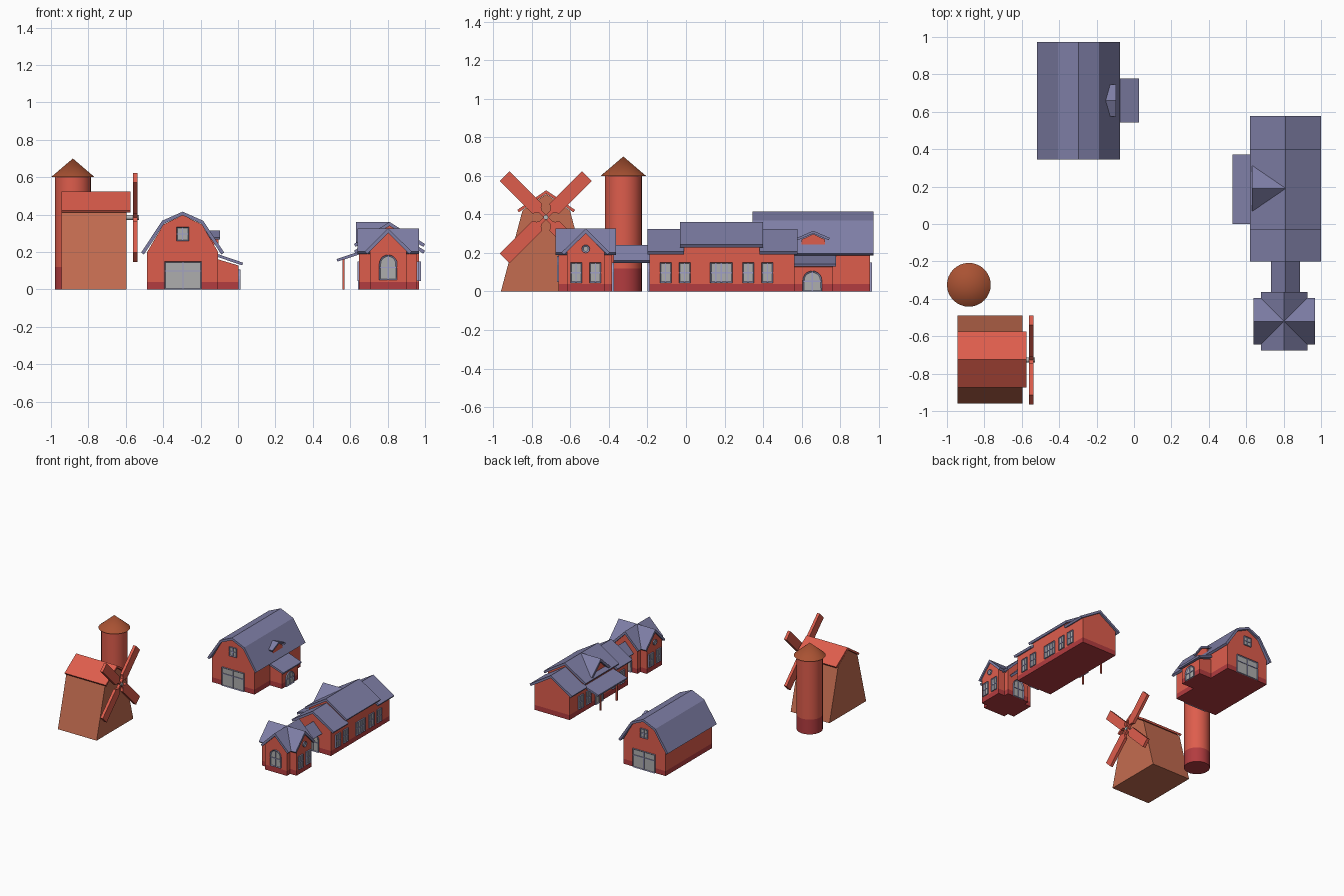
import bpy, bmesh, math
from mathutils import Vector, Matrix

if "Cube" in bpy.data.objects:
    bpy.data.objects.remove(bpy.data.objects["Cube"])


def mat(name, *rgb):
    m = bpy.data.materials.new(name)
    m.diffuse_color = (*rgb, 1)
    m.use_nodes = True
    m.node_tree.nodes["Principled BSDF"].inputs["Base Color"].default_value = m.diffuse_color
    return m


RED = mat("red_wall", .73, .11, .073)
BASE = mat("dark_base", .45, .045, .05)
ROOF = mat("slate_roof", .21, .21, .38)
TRIM = mat("trim", .35, .35, .57)
GLASS = mat("pane", .42, .42, .42)
CLAY = mat("clay", .55, .15, .08)
RUST = mat("rust_roof", .40, .085, .033)
STEEL = mat("steel", .5, .5, .5)


def finish(bm, name, *mats, smooth=False):
    me = bpy.data.meshes.new(name)
    bm.to_mesh(me)
    bm.free()
    ob = bpy.data.objects.new(name, me)
    bpy.context.collection.objects.link(ob)
    for m in mats:
        me.materials.append(m)
    if smooth:
        bpy.context.view_layer.objects.active = ob
        ob.select_set(True)
        bpy.ops.object.shade_smooth_by_angle(angle=math.radians(35))
        ob.select_set(False)
    return ob


def extrude(bm, pts, axis, a, b):
    """Prism of a 2D outline along x (points y,z) or y (points x,z)."""
    def place(p, t):
        return (t, p[0], p[1]) if axis == 'x' else (p[0], t, p[1])
    lo = [bm.verts.new(place(p, a)) for p in pts]
    hi = [bm.verts.new(place(p, b)) for p in pts]
    n = len(pts)
    bm.faces.new(lo[::-1])
    front = bm.faces.new(hi)
    for i in range(n):
        bm.faces.new((lo[i], lo[(i + 1) % n], hi[(i + 1) % n], hi[i]))
    bmesh.ops.recalc_face_normals(bm, faces=bm.faces)
    return front


def band(bm, z):
    """Cut at height z and give everything below the second material."""
    bmesh.ops.bisect_plane(bm, geom=bm.verts[:] + bm.edges[:] + bm.faces[:],
                           plane_co=(0, 0, z), plane_no=(0, 0, 1))
    for f in bm.faces:
        f.material_index = int(f.calc_center_median().z < z - 1e-4)


def prism(name, pts, axis, a, b, m=RED, base=0):
    bm = bmesh.new()
    extrude(bm, pts, axis, a, b)
    if base:
        band(bm, base)
    return finish(bm, name, m, BASE)


def gable(c, half, eave, peak):
    return [(c - half, 0), (c + half, 0), (c + half, eave), (c, peak), (c - half, eave)]


def roof(name, line, axis, a, b, m=ROOF, t=.018):
    """Slab of even thickness under an open roof line."""
    p = [Vector(q) for q in line]
    nor = []
    for u, v in zip(p, p[1:]):
        d = (v - u).normalized()
        nor.append(Vector((d.y, -d.x)))
    under = []
    for i, q in enumerate(p):
        n1, n2 = nor[max(i - 1, 0)], nor[min(i, len(nor) - 1)]
        under.append(q + (n1 + n2) * t / (1 + n1.dot(n2)))
    return prism(name, [tuple(q) for q in p + under[::-1]], axis, a, b, m)


def window(name, side, pos, c, w, z0, z1, kind='rect', bars=1, rail=.5):
    """Framed pane on a wall; side is '+x', '-x', '+y' or '-y'."""
    h = w / 2
    if kind == 'rect':
        pts = [(c - h, z0), (c + h, z0), (c + h, z1), (c - h, z1)]
    elif kind == 'arch':
        pts = [(c - h, z0), (c + h, z0)] + [
            (c + h * math.cos(math.pi * i / 10), z1 - h + h * math.sin(math.pi * i / 10)) for i in range(11)]
    else:
        pts = [(c + h * math.cos(math.pi * i / 8), z0 + h + h * math.sin(math.pi * i / 8)) for i in range(16)]
    s = 1 if side[0] == '+' else -1
    ax = side[1]
    bm = bmesh.new()
    front = extrude(bm, pts, ax, pos, pos + s * .01)
    bmesh.ops.inset_individual(bm, faces=[front], thickness=.008, depth=-.006)
    front.material_index = 1
    d = pos + s * .009
    bw = .003
    if kind != 'round':
        for i in range(bars):
            u = c - h + w * (i + 1) / (bars + 1)
            extrude(bm, [(u - bw, z0), (u + bw, z0), (u + bw, z1 - .002), (u - bw, z1 - .002)], ax, pos, d)
        zr = z0 + (z1 - z0) * rail
        extrude(bm, [(c - h, zr - bw), (c + h, zr - bw), (c + h, zr + bw), (c - h, zr + bw)], ax, pos, d)
    finish(bm, name, TRIM, GLASS)


def cone(name, x, y, z, r1, r2, h, m, base=0, n=32):
    bm = bmesh.new()
    bmesh.ops.create_cone(bm, cap_ends=True, segments=n, radius1=r1, radius2=r2, depth=h,
                          matrix=Matrix.Translation((x, y, z + h / 2)))
    if base:
        band(bm, base)
    finish(bm, name, m, BASE, smooth=True)


# silo
cone("silo_tower", -.883, -.325, 0, .096, .096, .61, RED, .12)
cone("silo_cap", -.883, -.325, .60, .117, 0, .10, RUST)

# windmill
WY, WZ = -.727, .385
prism("windmill_body", [(-.96, 0), (-.49, 0), (-.602, .42), (-.725, .505), (-.848, .42)], 'x', -.945, -.597, CLAY)
roof("windmill_roof", [(-.875, .423), (-.725, .525), (-.575, .423)], 'x', -.945, -.575, RED, .015)
bm = bmesh.new()
bmesh.ops.create_cone(bm, cap_ends=True, segments=16, radius1=.013, radius2=.013, depth=.075,
                      matrix=Matrix.Translation((-.567, WY, WZ)) @ Matrix.Rotation(math.pi / 2, 4, 'Y'))
finish(bm, "windmill_hub", STEEL, smooth=True)
blade = [(0, -.009), (.04, -.009), (.052, -.018), (.062, -.036), (.302, -.036),
         (.302, .036), (.062, .036), (.052, .018), (.04, .009), (0, .009)]
for k in range(4):
    a = math.pi / 4 + k * math.pi / 2
    ca, sa = math.cos(a), math.sin(a)
    prism(f"windmill_blade_{k}", [(WY + u * ca - v * sa, WZ + u * sa + v * ca) for u, v in blade],
          'x', -.561, -.538)

# barn
BX = -.296
prism("barn_walls", [(BX - .19, 0), (BX + .19, 0), (BX + .19, .2), (BX + .102, .348),
                     (BX, .397), (BX - .102, .348), (BX - .19, .2)], 'y', .362, .955, RED, .04)
roof("barn_roof", [(BX - .222, .197), (BX - .11, .367), (BX, .416), (BX + .11, .367), (BX + .222, .197)],
     'y', .345, .973)
for side, y in (('-y', .362), ('+y', .955)):
    window("barn_door" + side, side, y, BX + .002, .20, 0, .15, bars=1, rail=.66)
    window("barn_loft_window" + side, side, y, BX, .066, .26, .333)
prism("barn_lean_to", [(-.12, 0), (.003, 0), (.003, .128), (-.12, .165)], 'y', .56, .762, RED, .04)
roof("barn_lean_to_roof", [(-.11, .19), (.027, .143)], 'y', .543, .778, t=.015)
window("barn_side_door", '+x', .003, .655, .10, 0, .107, 'arch')
prism("barn_dormer", [(.60, .24), (.72, .24), (.72, .27), (.66, .298), (.60, .27)], 'x', -.18, -.105)
roof("barn_dormer_roof", [(.575, .278), (.66, .315), (.745, .278)], 'x', -.18, -.095, t=.013)

# long house: two low ends and a raised middle
HX = .81
for name, a, b, ra, rb, up in (("front", -.19, -.02, -.2, -.01, 0), ("middle", -.02, .39, -.03, .40, .036),
                               ("back", .39, .562, .38, .577, 0)):
    prism(f"long_house_{name}", gable(HX, .158, .208 + up, .306 + up), 'y', a, b, RED, .04)
    roof(f"long_house_{name}_roof", [(HX - .19, .207 + up), (HX, .325 + up), (HX + .19, .207 + up)], 'y', ra, rb)
for i, (y, w, n) in enumerate([(-.106, .06, 1), (-.007, .06, 1), (.183, .115, 3), (.322, .06, 1), (.422, .06, 1)]):
    window(f"long_house_right_window_{i}", '+x', HX + .158, y, w, .045, .15, bars=n)
    if w < .1:
        window(f"long_house_left_window_{i}", '-x', HX - .158, y, w, .045, .15, bars=n)
window("long_house_left_door", '-x', HX - .158, .188, .10, 0, .145)
window("long_house_front_door", '-y', -.19, HX, .10, 0, .15, 'arch')
prism("long_house_dormer", [(.09, .2), (.286, .2), (.286, .245), (.188, .34), (.09, .245)], 'x', .652, .80)
roof("long_house_dormer_roof", [(.07, .253), (.19, .362), (.31, .253)], 'x', .63, HX)

# porch
roof("porch_roof", [(.527, .163), (.665, .208)], 'y', 0, .372, t=.015)
for y in (.083, .292):
    prism(f"porch_post_{y}", [(.558, 0), (.57, 0), (.57, .163), (.558, .161)], 'y', y - .006, y + .006)

# covered walkway
roof("walkway_roof", [(HX - .078, .16), (HX, .24), (HX + .078, .16)], 'y', -.375, -.19)

# cross gabled pavilion
PX, PY = .803, -.52
prism("pavilion_front_wing", gable(PX, .098, .205, .302), 'y', PY - .14, PY + .137, RED, .04)
prism("pavilion_side_wing", gable(PY, .097, .205, .302), 'x', PX - .155, PX + .155, RED, .04)
for name, c, axis, mid, reach in (("front", PX, 'y', PY, .157), ("side", PY, 'x', PX, .165)):
    roof(f"pavilion_{name}_roof", [(c - .125, .203), (c, .327), (c + .125, .203)], axis, mid - reach, mid + reach)
window("pavilion_front_window", '-y', PY - .14, PX, .096, .05, .185, 'arch')
window("pavilion_back_door", '+y', PY + .137, PX, .096, 0, .15, 'arch')
for side, s in (('+x', 1), ('-x', -1)):
    for dy in (-.05, .05):
        window(f"pavilion_window{side}{dy}", side, PX + s * .155, PY + dy, .06, .045, .15)
    window(f"pavilion_round_window{side}", side, PX + s * .155, PY, .042, .20, .242, 'round')
